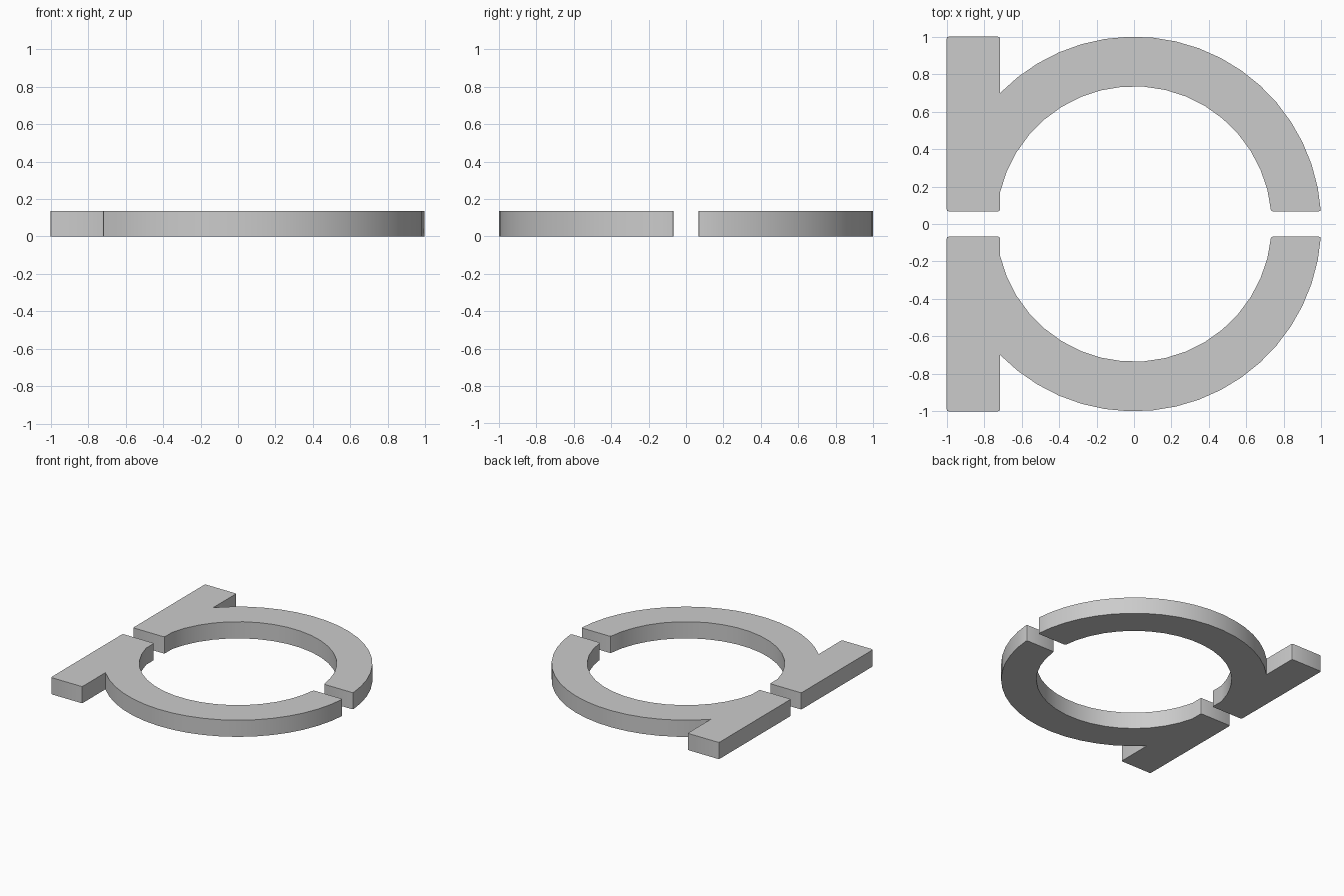
import bpy, bmesh
from math import sin, cos, asin, acos, pi

if "Cube" in bpy.data.objects:
    bpy.data.objects.remove(bpy.data.objects["Cube"])

R_OUT, R_IN = 1.0, 0.735      # ring radii
GAP = 0.067                   # half the slot between the halves
BAR_X = -0.715                # inner side of the straight bar
HEIGHT = 0.137


def arc(r, a0, a1, n):
    return [(r * cos(a0 + (a1 - a0) * i / n), r * sin(a0 + (a1 - a0) * i / n))
            for i in range(n + 1)]


def rounded(prev, p, nxt, r=0.012):
    # two-step rounded corner at p
    def toward(q):
        d = ((q[0] - p[0]) ** 2 + (q[1] - p[1]) ** 2) ** 0.5
        return (p[0] + (q[0] - p[0]) * r / d, p[1] + (q[1] - p[1]) * r / d)
    a, b = toward(prev), toward(nxt)
    mid = tuple(0.25 * a[i] + 0.5 * p[i] + 0.25 * b[i] for i in (0, 1))
    return [a, mid, b]


def half_profile():
    outer = arc(R_OUT, asin(GAP / R_OUT), acos(BAR_X / R_OUT), 18)
    inner = arc(R_IN, acos(BAR_X / R_IN), asin(GAP / R_IN), 18)
    bar_top = [(BAR_X, 1), (-1, 1)]
    bar_bottom = [(-1, GAP), (BAR_X, GAP)]
    pts = outer + bar_top + bar_bottom + inner
    corners = set(bar_top + bar_bottom + [outer[0], inner[-1]])
    out = []
    for i, p in enumerate(pts):
        if p in corners:
            out += rounded(pts[i - 1], p, pts[(i + 1) % len(pts)])
        else:
            out.append(p)
    return out


def make_half(name, side):
    bm = bmesh.new()
    face = bm.faces.new([bm.verts.new((x, y * side, 0)) for x, y in half_profile()])
    res = bmesh.ops.extrude_face_region(bm, geom=[face])
    top = [v for v in res["geom"] if isinstance(v, bmesh.types.BMVert)]
    bmesh.ops.translate(bm, verts=top, vec=(0, 0, HEIGHT))
    # close the underside if the extrusion consumed it
    if not any(all(v.co.z < 1e-6 for v in f.verts) for f in bm.faces):
        bmesh.ops.holes_fill(bm, edges=[e for e in bm.edges if e.is_boundary], sides=0)
    bmesh.ops.recalc_face_normals(bm, faces=bm.faces)
    mesh = bpy.data.meshes.new(name)
    bm.to_mesh(mesh)
    bm.free()
    ob = bpy.data.objects.new(name, mesh)
    bpy.context.collection.objects.link(ob)
    bpy.ops.object.select_all(action='DESELECT')
    ob.select_set(True)
    bpy.context.view_layer.objects.active = ob
    bpy.ops.object.shade_smooth_by_angle(angle=pi / 6)


# Two mirrored half rings, each with a straight bar
make_half("back_half_ring", 1)
make_half("front_half_ring", -1)
